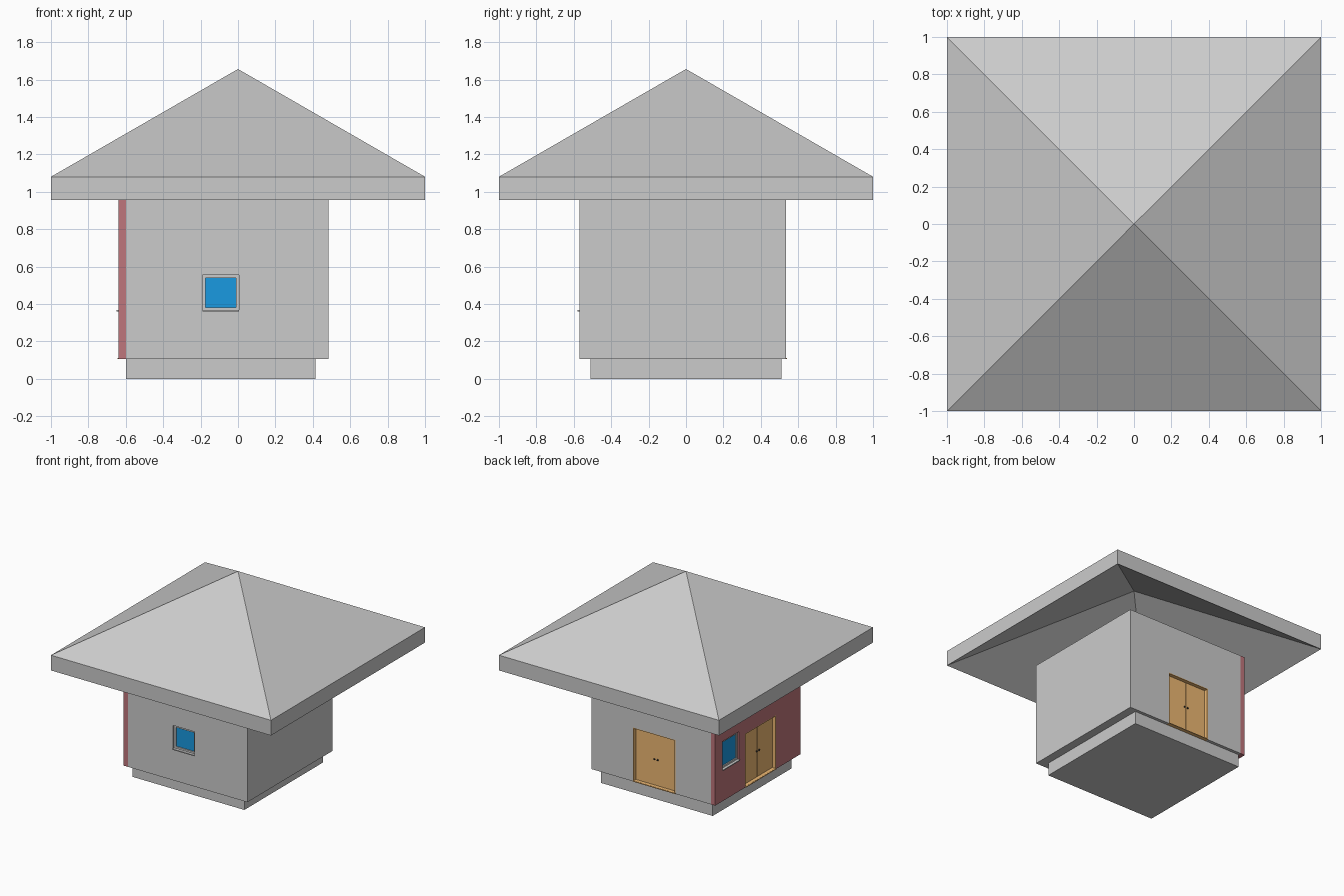
import bpy, bmesh
from math import radians
from mathutils import Matrix, Vector

if "Cube" in bpy.data.objects:
    bpy.data.objects.remove(bpy.data.objects["Cube"])


def material(name, rgb):
    m = bpy.data.materials.new(name)
    m.diffuse_color = (*rgb, 1)
    m.use_nodes = True
    m.node_tree.nodes["Principled BSDF"].inputs["Base Color"].default_value = m.diffuse_color
    return m


MAROON = material("maroon_paint", (0.52, 0.18, 0.2))
BLUE = material("blue_glass", (0.01, 0.32, 0.75))
WOOD = material("wood", (0.85, 0.48, 0.17))
DARK = material("dark_metal", (0.03, 0.03, 0.03))


def box(name, lo, hi, mat=None, frame=Matrix()):
    """Box between two corners, placed in a local frame."""
    lo, hi = Vector(lo), Vector(hi)
    size = hi - lo
    bm = bmesh.new()
    bmesh.ops.create_cube(bm, size=1, matrix=frame @ Matrix.Translation((lo + hi) / 2) @ Matrix.Diagonal((*size, 1)))
    me = bpy.data.meshes.new(name)
    bm.to_mesh(me)
    bm.free()
    ob = bpy.data.objects.new(name, me)
    bpy.context.collection.objects.link(ob)
    if mat:
        me.materials.append(mat)
    return ob


def surround(name, w, z0, z1, t, y0, y1, mat, frame):
    """Four bars lining an opening of half width w."""
    for s, side in ((-1, "left"), (1, "right")):
        a, b = sorted((s * w, s * (w - t)))
        box(f"{name}_{side}", (a, y0, z0), (b, y1, z1), mat, frame)
    box(f"{name}_bottom", (t - w, y0, z0), (w - t, y1, z0 + t), mat, frame)
    box(f"{name}_top", (t - w, y0, z1 - t), (w - t, y1, z1), mat, frame)


def cut(wall, w, z0, z1, frame):
    """Cut a rectangular hole through a wall."""
    cutter = box("cutter", (-w, -0.1, z0), (w, 0.1, z1), None, frame)
    mod = wall.modifiers.new("hole", "BOOLEAN")
    mod.operation, mod.solver, mod.object = "DIFFERENCE", "EXACT", cutter
    bpy.context.view_layer.objects.active = wall
    bpy.ops.object.modifier_apply(modifier="hole")
    bpy.data.objects.remove(cutter)


def window(name, wall, frame, w, z0, z1):
    cut(wall, w, z0, z1, frame)
    surround(name + "_frame", w, z0, z1, 0.016, 0.012, 0.045, None, frame)
    box(name + "_glass", (0.016 - w, 0.022, z0 + 0.016), (w - 0.016, 0.035, z1 - 0.016), BLUE, frame)
    box(name + "_sill", (-w, -0.01, z0 - 0.006), (w, 0.012, z0 + 0.002), None, frame)


def double_door(name, wall, frame, w, z0, z1):
    cut(wall, w, z0 - 0.02, z1, frame)
    surround(name + "_frame", w, z0, z1, 0.006, 0.0, 0.045, WOOD, frame)
    box(name + "_threshold", (-w, -0.005, z0), (w, 0.03, z0 + 0.005), WOOD, frame)
    for s, side in ((-1, "left"), (1, "right")):
        a, b = sorted((s * 0.0015, s * (w - 0.006)))
        box(f"{name}_leaf_{side}", (a, 0.03, z0 + 0.006), (b, 0.045, z1 - 0.006), WOOD, frame)
        bm = bmesh.new()
        bmesh.ops.create_uvsphere(bm, u_segments=12, v_segments=8, radius=0.007,
                                  matrix=frame @ Matrix.Translation((s * 0.015, 0.024, 0.325)))
        me = bpy.data.meshes.new(f"{name}_knob_{side}")
        bm.to_mesh(me)
        bm.free()
        me.materials.append(DARK)
        bpy.context.collection.objects.link(bpy.data.objects.new(me.name, me))


# Foundation and walls
Z0, Z1 = 0.105, 0.955
box("foundation", (-0.6, -0.51, 0), (0.415, 0.51, Z0))
front = box("front_wall", (-0.6, -0.57, Z0), (0.485, -0.51, Z1))
back = box("back_wall", (-0.6, 0.485, Z0), (0.485, 0.535, Z1))
left = box("left_wall", (-0.64, -0.57, Z0), (-0.6, 0.535, Z1), MAROON)
box("right_wall", (0.415, -0.51, Z0), (0.485, 0.485, Z1))


# Local frames on each wall face: -y points outwards
def on_wall(x, y, angle):
    return Matrix.Translation((x, y, 0)) @ Matrix.Rotation(radians(angle), 4, "Z")


window("front_window", front, on_wall(-0.0925, -0.57, 0), 0.098, 0.365, 0.555)
window("left_window", left, on_wall(-0.64, 0.335, -90), 0.108, 0.365, 0.595)
double_door("back_door", back, on_wall(-0.085, 0.535, 180), 0.192, Z0, 0.547)
double_door("left_door", left, on_wall(-0.64, -0.055, -90), 0.2, Z0, 0.547)

# Hipped roof shell: outer and inner pyramids joined by a fascia
bm = bmesh.new()
corners = [(-1, -1), (1, -1), (1, 1), (-1, 1)]
low = [bm.verts.new((x, y, 0.955)) for x, y in corners]
high = [bm.verts.new((x, y, 1.08)) for x, y in corners]
apex_in, apex_out = bm.verts.new((0, 0, 1.531)), bm.verts.new((0, 0, 1.656))
for i in range(4):
    j = (i + 1) % 4
    bm.faces.new((low[i], low[j], high[j], high[i]))
    bm.faces.new((high[i], high[j], apex_out))
    bm.faces.new((low[j], low[i], apex_in))
me = bpy.data.meshes.new("roof")
bm.to_mesh(me)
bm.free()
bpy.context.collection.objects.link(bpy.data.objects.new("roof", me))
